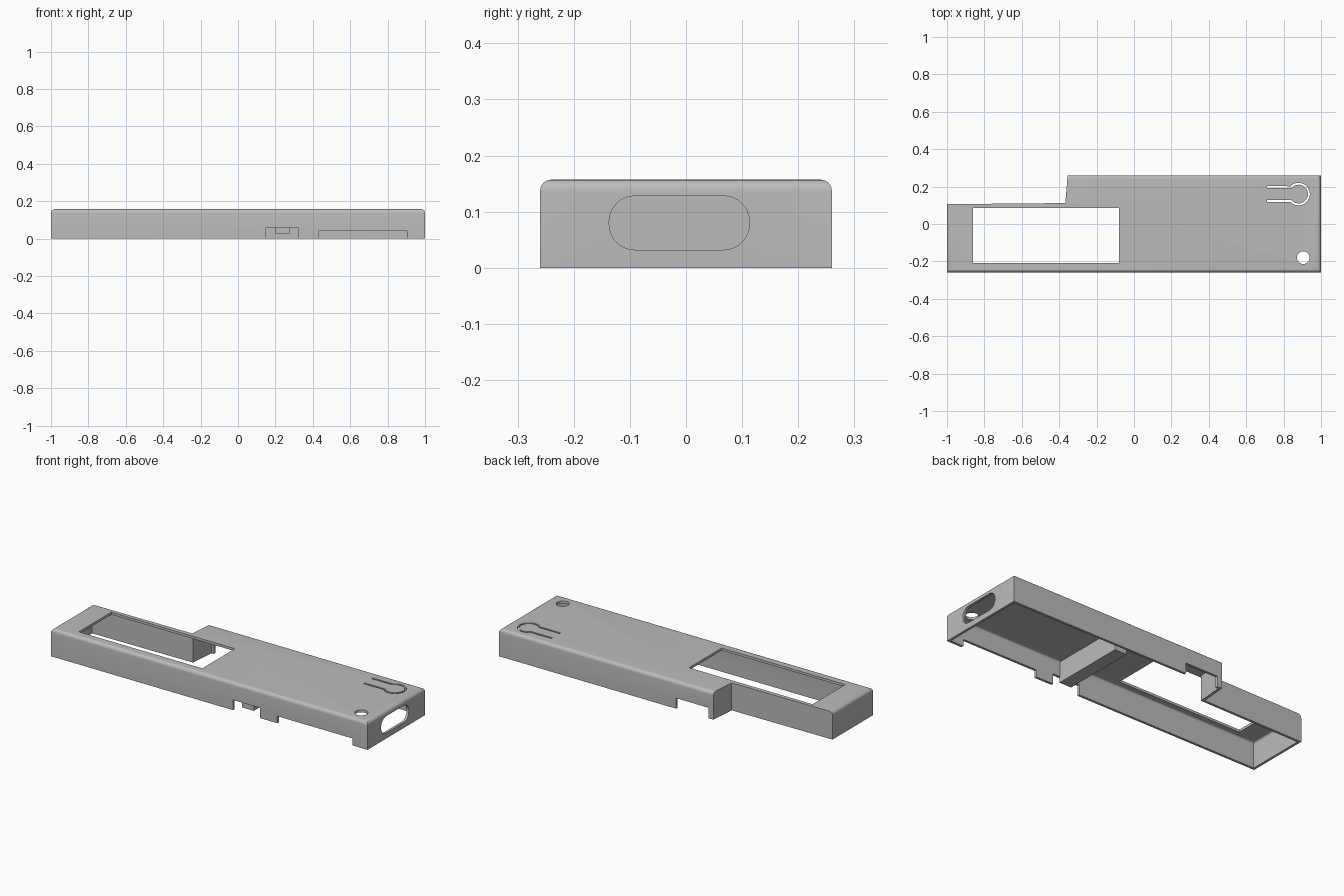
import bpy, bmesh, math
from mathutils import Vector

cube = bpy.data.objects.get("Cube")
if cube:
    bpy.data.objects.remove(cube, do_unlink=True)

HEIGHT = 0.157
WALL = 0.014

grey = bpy.data.materials.new("plain grey")
grey.use_nodes = True
grey.diffuse_color = (0.5, 0.5, 0.5, 1)
grey.node_tree.nodes["Principled BSDF"].inputs["Base Color"].default_value = (0.5, 0.5, 0.5, 1)


def prism(name, outline, low, high, axis="z", rounded=(), radius=0.02):
    """Extrude a closed outline along an axis; round the chosen top edges."""
    bm = bmesh.new()
    def place(a, b, c):
        return (a, b, c) if axis == "z" else (c, a, b)
    base = [bm.verts.new(place(a, b, low)) for a, b in outline]
    top = [bm.verts.new(place(a, b, high)) for a, b in outline]
    bm.faces.new(base[::-1])
    bm.faces.new(top)
    n = len(outline)
    for i in range(n):
        j = (i + 1) % n
        bm.faces.new((base[i], base[j], top[j], top[i]))
    bmesh.ops.recalc_face_normals(bm, faces=bm.faces)
    if rounded:
        edges = [bm.edges.get((top[i], top[(i + 1) % n])) for i in rounded]
        bmesh.ops.bevel(bm, geom=edges, offset=radius, segments=6,
                        profile=0.5, affect="EDGES")
    mesh = bpy.data.meshes.new(name)
    bm.to_mesh(mesh)
    bm.free()
    mesh.materials.append(grey)
    obj = bpy.data.objects.new(name, mesh)
    bpy.context.collection.objects.link(obj)
    return obj


def box(name, x0, x1, y0, y1, z0, z1):
    return prism(name, [(x0, y0), (x1, y0), (x1, y1), (x0, y1)], z0, z1)


def arc(cx, cy, r, start, end, steps):
    angles = [math.radians(start + (end - start) * i / steps) for i in range(steps + 1)]
    return [(cx + r * math.cos(a), cy + r * math.sin(a)) for a in angles]


def ribbon(path, width):
    """Outline of a thin strip that follows a path."""
    left, right = [], []
    for i, p in enumerate(path):
        a = Vector(path[max(i - 1, 0)])
        b = Vector(path[min(i + 1, len(path) - 1)])
        d = (b - a).normalized() * width / 2
        left.append((p[0] - d.y, p[1] + d.x))
        right.append((p[0] + d.y, p[1] - d.x))
    return left + right[::-1]


def cut(target, cutter):
    cutter.hide_render = True
    mod = target.modifiers.new("cut", "BOOLEAN")
    mod.operation = "DIFFERENCE"
    mod.solver = "EXACT"
    mod.object = cutter
    bpy.context.view_layer.objects.active = target
    bpy.ops.object.modifier_apply(modifier=mod.name)
    bpy.data.objects.remove(cutter, do_unlink=True)


# Stepped outer body with rounded top edges
outline = [(-1, -0.26), (1, -0.26), (1, 0.26), (-0.355, 0.26), (-0.367, 0.112), (-1, 0.106)]
cover = prism("cover_shell", outline, 0, HEIGHT, rounded=(0, 1, 2, 5))

# Hollow inside, open below
w = WALL
cavity = [(-1 + w, -0.26 + w), (1 - w, -0.26 + w), (1 - w, 0.26 - w),
          (-0.355 + w, 0.26 - w), (-0.367 + w, 0.112 - w), (-1 + w, 0.106 - w)]
cut(cover, prism("cavity", cavity, -0.1, HEIGHT - w, rounded=(0, 1, 2, 5), radius=0.01))

# Large window in the top
cut(cover, box("window", -0.86, -0.08, -0.208, 0.086, 0.1, 0.3))

# Notches in the lower rim: two at the front, one at the back
cut(cover, box("front_notch_small", 0.15, 0.32, -0.4, -0.2, -0.1, 0.058))
cut(cover, box("front_notch_long", 0.43, 0.905, -0.4, -0.2, -0.1, 0.04))
cut(cover, box("back_notch", -0.325, -0.12, 0.2, 0.4, -0.1, 0.06))

# Rounded slot in the end wall
r = 0.046
slot = (arc(0.113 - r, 0.128 - r, r, 0, 90, 8) + arc(-0.137 + r, 0.128 - r, r, 90, 180, 8)
        + arc(-0.137 + r, 0.032 + r, r, 180, 270, 8) + arc(0.113 - r, 0.032 + r, r, 270, 360, 8))
cut(cover, prism("end_slot", slot, 0.9, 1.1, axis="x"))

# Round hole and the slit around the flexible button
cut(cover, prism("round_hole", arc(0.905, -0.18, 0.034, 0, 348.75, 31), 0.1, 0.3))
path = [(0.71, 0.197)] + arc(0.88, 0.16, 0.055, 138, -138, 32) + [(0.71, 0.123)]
cut(cover, prism("button_slit", ribbon(path, 0.01), 0.1, 0.3))

# Cross wall inside
wall = box("cross_wall", 0.2, 0.275, -0.25, 0.18, 0.025, HEIGHT - 0.01)

for obj in (cover, wall):
    bpy.ops.object.select_all(action="DESELECT")
    obj.select_set(True)
    bpy.context.view_layer.objects.active = obj
    bpy.ops.object.shade_smooth_by_angle(angle=math.radians(30))
